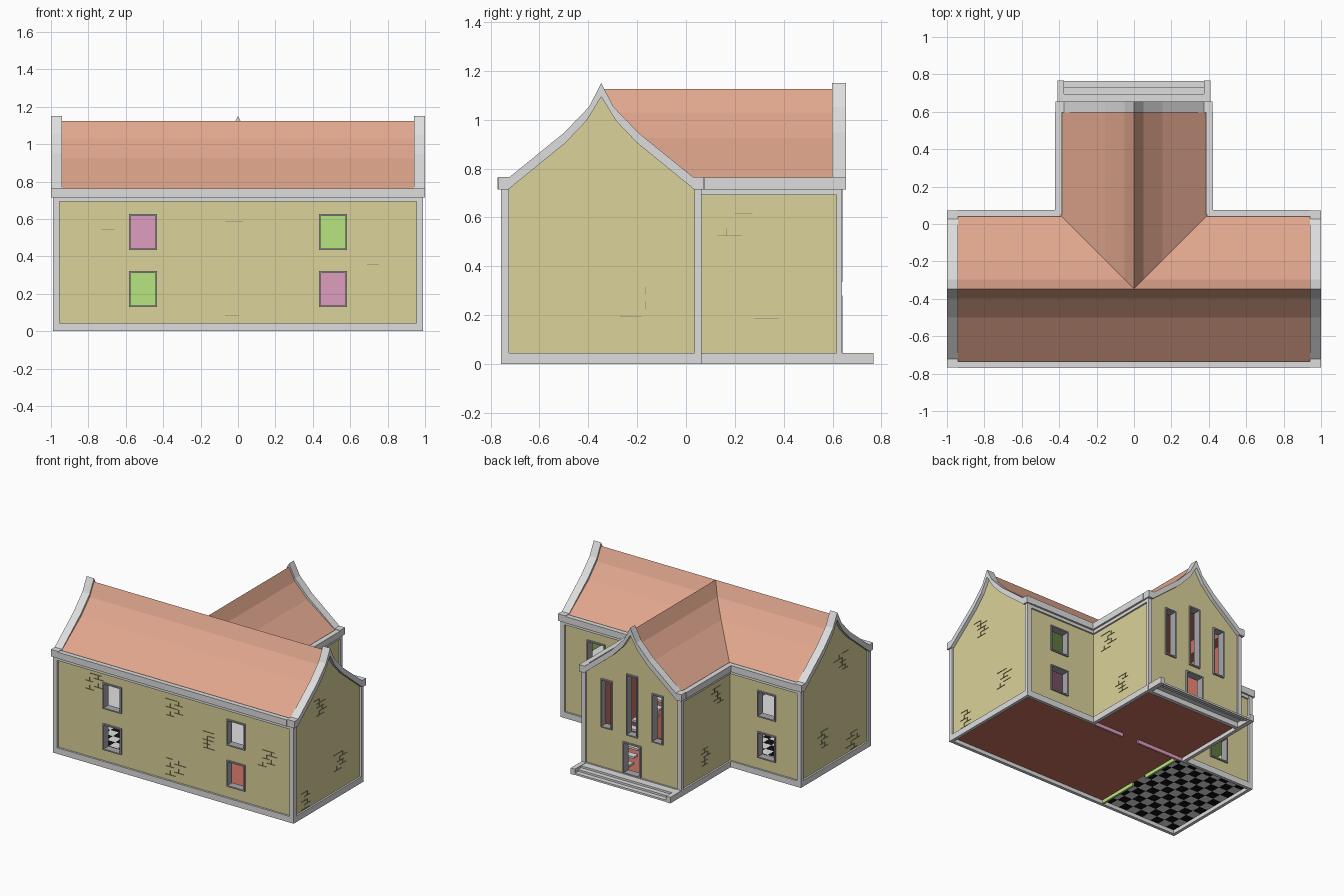
import bpy, bmesh, random
from mathutils import Vector

if "Cube" in bpy.data.objects:
    bpy.data.objects.remove(bpy.data.objects["Cube"])
random.seed(4)


# ---- flat materials
def material(name, code):
    rgb = [int(code[i:i + 2], 16) / 255 for i in (0, 2, 4)]
    col = [((c + 0.055) / 1.055) ** 2.4 if c > 0.04 else c / 12.92 for c in rgb] + [1]
    m = bpy.data.materials.new(name)
    m.use_nodes = True
    m.diffuse_color = col
    m.node_tree.nodes["Principled BSDF"].inputs["Base Color"].default_value = col
    return m


WALL = material("tan_wall", "DBD29A")
STONE = material("grey_stone", "DEDEDE")
ROOF = material("salmon_roof", "E0A68D")
FRAME = material("window_grey", "A8A8AC")
PINK = material("pink_plaster", "DF9EBE")
GREEN = material("green_plaster", "B8E680")
RED = material("brick_red", "C87060")
BLACK = material("black_tile", "101010")
WHITE = material("white_floor", "E0E0E0")
MARK = material("dark_mortar", "8A8460")


# ---- helpers
def finish(name, bm, *mats):
    bmesh.ops.recalc_face_normals(bm, faces=bm.faces)
    me = bpy.data.meshes.new(name)
    bm.to_mesh(me)
    bm.free()
    for m in mats:
        me.materials.append(m)
    ob = bpy.data.objects.new(name, me)
    bpy.context.scene.collection.objects.link(ob)
    return ob


def add_box(bm, x0, x1, y0, y1, z0, z1):
    r = bmesh.ops.create_cube(bm, size=1)
    for v in r["verts"]:
        v.co = Vector((x1 if v.co.x > 0 else x0, y1 if v.co.y > 0 else y0, z1 if v.co.z > 0 else z0))


def boxes(name, mat, *dims):
    bm = bmesh.new()
    for d in dims:
        add_box(bm, *d)
    return finish(name, bm, mat)


def prism(name, mat, pts, a, b, along_x):
    """Extrude a (across, height) outline along x (centred on the main ridge) or along y."""
    bm = bmesh.new()
    place = lambda u, z: (a, RIDGE_Y + u, z) if along_x else (u, a, z)
    f = bm.faces.new([bm.verts.new(place(u, z)) for u, z in pts])
    r = bmesh.ops.extrude_face_region(bm, geom=[f])
    step = Vector((b - a, 0, 0)) if along_x else Vector((0, b - a, 0))
    bmesh.ops.translate(bm, vec=step, verts=[g for g in r["geom"] if isinstance(g, bmesh.types.BMVert)])
    return finish(name, bm, mat)


def mirror(half):
    """Half outline from the eave to the ridge -> full outline."""
    return half + [(-u, z) for u, z in reversed(half) if u > 0]


def boolean(target, tool, op):
    mod = target.modifiers.new("cut", "BOOLEAN")
    mod.solver = "EXACT"
    mod.operation = op
    mod.material_mode = "TRANSFER"
    mod.object = tool
    with bpy.context.temp_override(object=target, active_object=target):
        bpy.ops.object.modifier_apply(modifier=mod.name)
    bpy.data.objects.remove(tool)


# ---- T-shaped house body, standing on the base band
RIDGE_Y = -0.347
gable = [(0.397, 0.03), (0.397, 0.72), (0.375, 0.73), (0.15, 0.91), (0.06, 1.0), (0, 1.1)]
walls = prism("house_walls", WALL, mirror(gable), -0.975, 0.975, True)
boolean(walls, prism("wing", WALL, mirror(gable), RIDGE_Y, 0.628, False), "UNION")

# rooms: lower ones are open below and closed by floor plates
rooms = [(GREEN, -0.93, -0.36, -0.70, 0.01, -0.1, 0.36), (PINK, -0.33, 0.93, -0.70, 0.01, -0.1, 0.36),
         (PINK, -0.93, -0.42, -0.70, 0.01, 0.39, 0.69), (GREEN, -0.33, 0.93, -0.70, 0.01, 0.39, 0.69),
         (RED, -0.355, 0.355, 0.035, 0.58, -0.1, 0.70), (RED, -0.28, 0.28, 0.035, 0.58, 0.60, 0.80)]
for mat, *d in rooms:
    boolean(walls, boxes("room", mat, d), "DIFFERENCE")
for d in [(0, 0.13, 0, 0.05, 0.04, 0.28), (0, 0.13, 0, 0.05, 0.39, 0.62), (-0.37, -0.32, -0.42, -0.29, 0.04, 0.28)]:
    boolean(walls, boxes("doorway", PINK, d), "DIFFERENCE")

# ---- openings with deep frames: name, x, z0, z1, half width, wall plane y, outward sign
openings = []
for side, s in (("left", 1), ("right", -1)):
    for level, z in (("lower", 0.128), ("upper", 0.433)):
        openings.append((f"front_{level}_{side}_window", s * 0.508, z, z + 0.193, 0.075, -0.744, -1))
        openings.append((f"back_{level}_{side}_window", s * 0.70, z, z + 0.193, 0.075, 0.05, 1))
    openings.append((f"hall_{side}_window", s * 0.21, 0.34, 0.70, 0.046, 0.628, 1))
openings += [("hall_middle_window", 0, 0.335, 0.79, 0.046, 0.628, 1), ("doorframe", 0, 0.045, 0.28, 0.073, 0.628, 1)]
for name, x, z0, z1, w, y, s in openings:
    ya, yb = sorted((y + s * 0.012, y - s * 0.045))
    boolean(walls, boxes("hole", WALL, (x - w, x + w, ya - 0.03, yb + 0.03, z0, z1)), "DIFFERENCE")
    t = 0.009
    boxes(name + "_frame", FRAME, (x - w, x - w + t, ya, yb, z0, z1), (x + w - t, x + w, ya, yb, z0, z1),
          (x - w + t, x + w - t, ya, yb, z0, z0 + t), (x - w + t, x + w - t, ya, yb, z1 - t, z1))

# ---- roofs
slope = [(0.40, 0.742), (0.152, 0.925), (0.05, 1.03), (0, 1.125)]
slab = mirror(slope) + [(u, z - 0.03) for u, z in reversed(mirror(slope))]
prism("main_roof", ROOF, slab, -0.945, 0.945, True)
prism("wing_roof", ROOF, slab, RIDGE_Y, 0.60, False)

# ---- gable copings
top = [(0.42, 0.766), (0.375, 0.766), (0.152, 0.947), (0.05, 1.053), (0, 1.15)]
under = [(0.42, 0.715), (0.38, 0.715), (0.147, 0.905), (0.06, 0.996), (0, 1.094)]
coping = mirror(top) + list(reversed(mirror(under)))
prism("left_coping", STONE, coping, 0.94, 1.0, True)
prism("right_coping", STONE, coping, -1.0, -0.94, True)
prism("wing_coping", STONE, coping, 0.597, 0.655, False)


# ---- stone bands and eaves
def bands(name, out, z0, z1, end, wing_end):
    """Strips projecting from the long walls."""
    d = [(-end, end, -0.745 - out, -0.735, z0, z1)]
    for s in (1, -1):
        xs = lambda a, b: sorted((s * a, s * b))
        d.append((*xs(0.39, end), 0.04, 0.05 + out, z0, z1))
        d.append((*xs(0.385, 0.397 + out), 0.05, wing_end, z0, z1))
    return boxes(name, STONE, *d)


bands("base_band", 0.013, 0, 0.045, 0.988, 0.637)
bands("frieze_band", 0.012, 0.692, 0.716, 0.987, 0.637)
bands("eaves", 0.026, 0.715, 0.763, 0.94, 0.60)
boxes("gable_base_band", STONE, (-0.988, -0.965, -0.757, 0.062, 0, 0.0449), (0.965, 0.988, -0.757, 0.062, 0, 0.0449),
      (-0.409, 0.409, 0.61, 0.6375, 0, 0.0449))

# ---- corner posts
posts = []
for s in (1, -1):
    for x0, x1, y0, y1 in ((0.955, 0.988, -0.758, -0.725), (0.955, 0.988, 0.035, 0.063), (0.377, 0.41, 0.617, 0.639)):
        posts.append((*sorted((s * x0, s * x1)), y0, y1, 0.04, 0.717))
boxes("corner_posts", STONE, *posts)

# ---- entrance steps: thin treads and risers between two cheeks, hollow below
steps = [(s * 0.392 - 0.017, s * 0.392 + 0.017, 0.63, 0.768, 0, 0.045) for s in (1, -1)]
for i in range(3):
    edge, z = 0.765 - 0.035 * i, 0.014 * (i + 1)
    steps += [(-0.375, 0.375, edge - 0.039, edge, z - 0.004, z), (-0.375, 0.375, edge - 0.004, edge, z - 0.014, z - 0.004)]
steps.append((-0.375, 0.375, 0.63, 0.66, 0.038, 0.042))
boxes("entrance_steps", STONE, *steps)

# ---- floors, with the partition feet showing beneath them
boxes("main_floor", RED, (-0.345, 0.967, -0.737, 0.042, 0.028, 0.04))
boxes("hall_floor", RED, (-0.387, 0.387, 0.042, 0.612, 0.028, 0.04))
boxes("upper_floor", WHITE, (-0.93, -0.42, -0.70, 0.01, 0.388, 0.395), (-0.33, 0.93, -0.70, 0.01, 0.388, 0.395))
boxes("cross_wall_foot", GREEN, (-0.352, -0.338, -0.737, -0.42, 0.002, 0.032), (-0.352, -0.338, -0.29, 0.03, 0.002, 0.032))
boxes("hall_wall_foot", PINK, (-0.385, 0, 0.03, 0.045, 0.002, 0.032), (0.13, 0.385, 0.03, 0.045, 0.002, 0.032))
bm = bmesh.new()
nx, ny = 9, 11
w, d = 0.622 / nx, 0.779 / ny
for i in range(nx):
    for j in range(ny):
        x, y = -0.967 + i * w, -0.737 + j * d
        add_box(bm, x, x + w, y, y + d, 0.028, 0.04)
        bm.faces.ensure_lookup_table()
        for f in bm.faces[-6:]:
            f.material_index = (i + j) % 2
finish("checker_floor", bm, BLACK, WHITE)

# ---- hall staircase
boxes("hall_stairs", STONE, *[(0.1, 0.26, 0.47 - 0.05 * i, 0.52 - 0.05 * i, 0.04 + 0.04 * i, 0.055 + 0.04 * i)
                              for i in range(9)])


# ---- patches of mortar joints: very thin fins standing off the wall
def patch(bm, axis, plane, sign, u, z):
    rows, brick, h, thin = 5, 0.07, 0.03, 0.0002
    a, b = sorted((plane - sign * 0.002, plane + sign * 0.004))

    def fin(u0, u1, z0, z1):
        if axis == "y":
            add_box(bm, u0, u1, a, b, z0, z1)
        else:
            add_box(bm, a, b, u0, u1, z0, z1)

    for r in range(rows):
        zr = z + (r - rows / 2) * h
        start = u + (r % 2 - 2) * brick / 2 + random.choice((0, brick / 2))
        fin(start, start + brick * random.uniform(0.8, 1.5), zr - thin, zr + thin)
        if r < rows - 1:
            fin(start + brick / 2 - thin, start + brick / 2 + thin, zr, zr + h)


bm = bmesh.new()
for u, z in ((-0.66, 0.62), (0, 0.6), (0.27, 0.44), (0.76, 0.43), (0, 0.16)):
    patch(bm, "y", -0.745, -1, u, z)
for s in (1, -1):
    for u, z in ((-0.44, 0.76), (-0.2, 0.27), (-0.58, 0.13)):
        patch(bm, "x", s * 0.975, s, u, z)
    for u, z in ((0.2, 0.6), (0.35, 0.2)):
        patch(bm, "x", s * 0.397, s, u, z)
finish("mortar_joints", bm, MARK)
